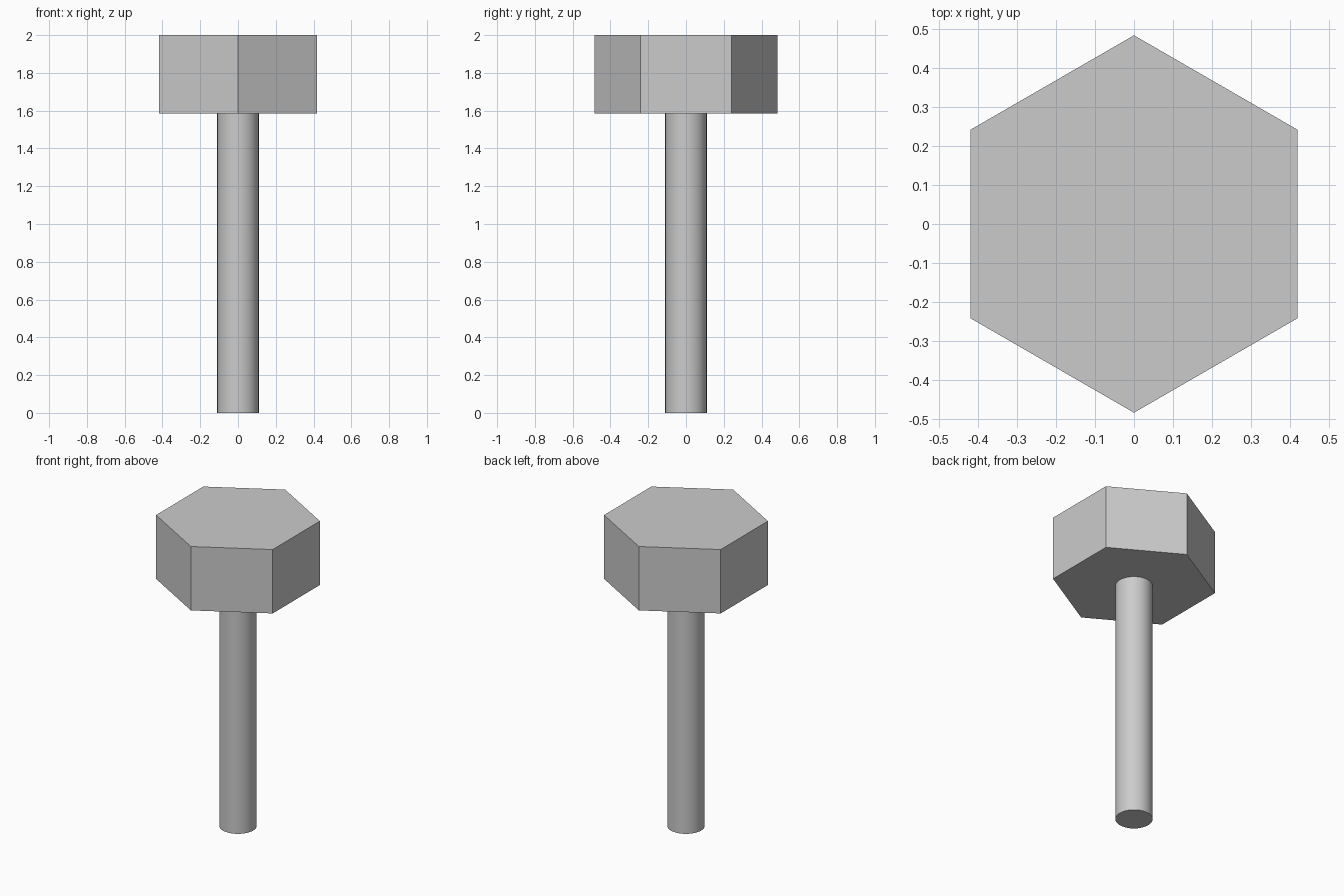
import bpy

cube = bpy.data.objects.get("Cube")
if cube:
    bpy.data.objects.remove(cube, do_unlink=True)

HEAD_BASE = 1.585
TOP = 2.0

# Plain grey metal
grey = bpy.data.materials.new("grey metal")
grey.use_nodes = True
colour = (0.6, 0.6, 0.6, 1.0)
grey.diffuse_color = colour
grey.node_tree.nodes["Principled BSDF"].inputs["Base Color"].default_value = colour


def prism(name, sides, radius, bottom, top):
    """Upright capped cylinder between two heights."""
    bpy.ops.mesh.primitive_cylinder_add(
        vertices=sides, radius=radius, depth=top - bottom,
        location=(0, 0, (bottom + top) / 2))
    part = bpy.context.object
    part.name = name
    part.data.materials.append(grey)
    return part


# Six-sided head with corners at the front and back
prism("hex_head", 6, 0.484, HEAD_BASE, TOP)

# Smooth round shaft
prism("shaft", 64, 0.11, 0.0, HEAD_BASE)
bpy.ops.object.shade_smooth_by_angle()
